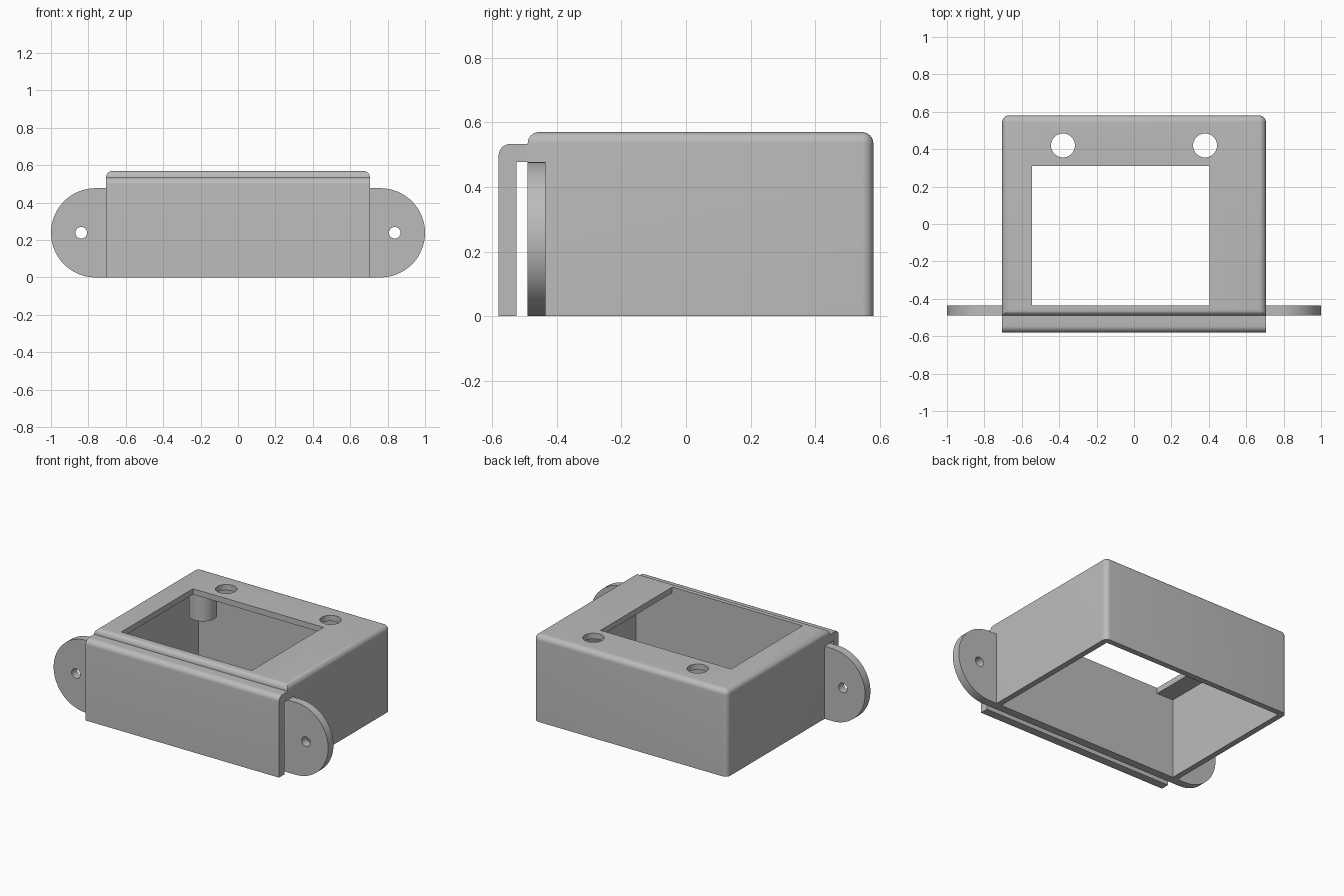
import bpy, bmesh, math
from mathutils import Matrix

old = bpy.data.objects.get("Cube")
if old:
    bpy.data.objects.remove(old, do_unlink=True)

grey = bpy.data.materials.new("plain grey")
grey.use_nodes = True
COLOUR = (0.5, 0.5, 0.5, 1)
grey.diffuse_color = COLOUR
grey.node_tree.nodes["Principled BSDF"].inputs["Base Color"].default_value = COLOUR

W, FRONT, BACK, H = 0.705, -0.49, 0.58, 0.57   # case half width, depth range, height
WALL, THICK = 0.038, 0.055                     # shell wall, front wall and ears
EAR_H = 0.477


def finish(name, bm):
    bmesh.ops.recalc_face_normals(bm, faces=bm.faces)
    mesh = bpy.data.meshes.new(name)
    bm.to_mesh(mesh)
    bm.free()
    mesh.materials.append(grey)
    ob = bpy.data.objects.new(name, mesh)
    bpy.context.collection.objects.link(ob)
    return ob


def box_mesh(x0, x1, y0, y1, z0, z1):
    bm = bmesh.new()
    m = Matrix.Translation(((x0 + x1) / 2, (y0 + y1) / 2, (z0 + z1) / 2))
    bmesh.ops.create_cube(bm, size=1, matrix=m @ Matrix.Diagonal((x1 - x0, y1 - y0, z1 - z0, 1)))
    return bm


def cylinder(name, r, depth, centre, along_y=False):
    bm = bmesh.new()
    m = Matrix.Translation(centre)
    if along_y:
        m = m @ Matrix.Rotation(math.pi / 2, 4, 'X')
    bmesh.ops.create_cone(bm, cap_ends=True, segments=40, radius1=r, radius2=r, depth=depth, matrix=m)
    return finish(name, bm)


def prism(name, points, offset):
    bm = bmesh.new()
    face = bm.faces.new([bm.verts.new(p) for p in points])
    new = bmesh.ops.extrude_face_region(bm, geom=[face])["geom"]
    bmesh.ops.translate(bm, vec=offset, verts=[g for g in new if isinstance(g, bmesh.types.BMVert)])
    return finish(name, bm)


def cut(ob, cutters):
    bpy.context.view_layer.objects.active = ob
    for c in cutters:
        mod = ob.modifiers.new("cut", 'BOOLEAN')
        mod.operation, mod.solver, mod.object = 'DIFFERENCE', 'EXACT', c
        bpy.ops.object.modifier_apply(modifier=mod.name)
        bpy.data.objects.remove(c, do_unlink=True)


# Case shell: rounded along the top and the rear corners, open underneath
bm = box_mesh(-W, W, FRONT, BACK, 0, H)
rounded = []
for e in bm.edges:
    a, b = (v.co for v in e.verts)
    top = min(a.z, b.z) > H / 2
    rear_corner = abs(a.z - b.z) > H / 2 and a.y > 0
    if top or rear_corner:
        rounded.append(e)
bmesh.ops.bevel(bm, geom=rounded, offset=0.035, segments=8, profile=0.5, affect='EDGES')
case = finish("case", bm)
cutters = [
    finish("cavity", box_mesh(-W + WALL, W - WALL, FRONT + THICK, BACK - WALL, -0.2, H - WALL)),
    finish("window", box_mesh(-0.545, 0.405, FRONT + THICK, 0.31, H - 0.1, H + 0.2)),
]
cutters += [cylinder("top_hole", 0.064, 0.3, (x, 0.42, H)) for x in (-0.38, 0.38)]
cut(case, cutters)
parts = [case]

# Hooked front lip, extruded across the full width
R = 0.035
LIP_Y, LIP_TOP = -0.58, 0.533
profile = [(LIP_Y, 0)]
for i in range(9):
    t = math.pi / 2 * i / 8
    profile.append((LIP_Y + R - R * math.cos(t), LIP_TOP - R + R * math.sin(t)))
gap_y = LIP_Y + THICK
profile += [(FRONT + 0.01, LIP_TOP), (FRONT + 0.01, EAR_H), (gap_y, EAR_H), (gap_y, 0)]
parts.append(prism("front_lip", [(-W, y, z) for y, z in profile], (2 * W, 0, 0)))

# Rounded mounting ears with screw holes, and posts under the top
r = EAR_H / 2
for side, s in (("left", 1), ("right", -1)):
    pts = [(s * (W - 0.02), FRONT, 0)]
    for i in range(33):
        t = -math.pi / 2 + math.pi * i / 32
        pts.append((s * (1 - r + r * math.cos(t)), FRONT, r + r * math.sin(t)))
    pts.append((s * (W - 0.02), FRONT, EAR_H))
    ear = prism(side + "_ear", pts, (0, THICK, 0))
    cut(ear, [cylinder("screw_hole", 0.031, 0.4, (s * 0.838, FRONT, r), True)])
    parts.append(ear)
    parts.append(cylinder(side + "_post", 0.084, 0.2, (s * 0.55, 0.42, 0.45)))

# Smooth curves, sharp corners
bpy.ops.object.select_all(action='DESELECT')
for ob in parts:
    ob.select_set(True)
bpy.context.view_layer.objects.active = case
bpy.ops.object.shade_smooth_by_angle(angle=math.radians(30))
